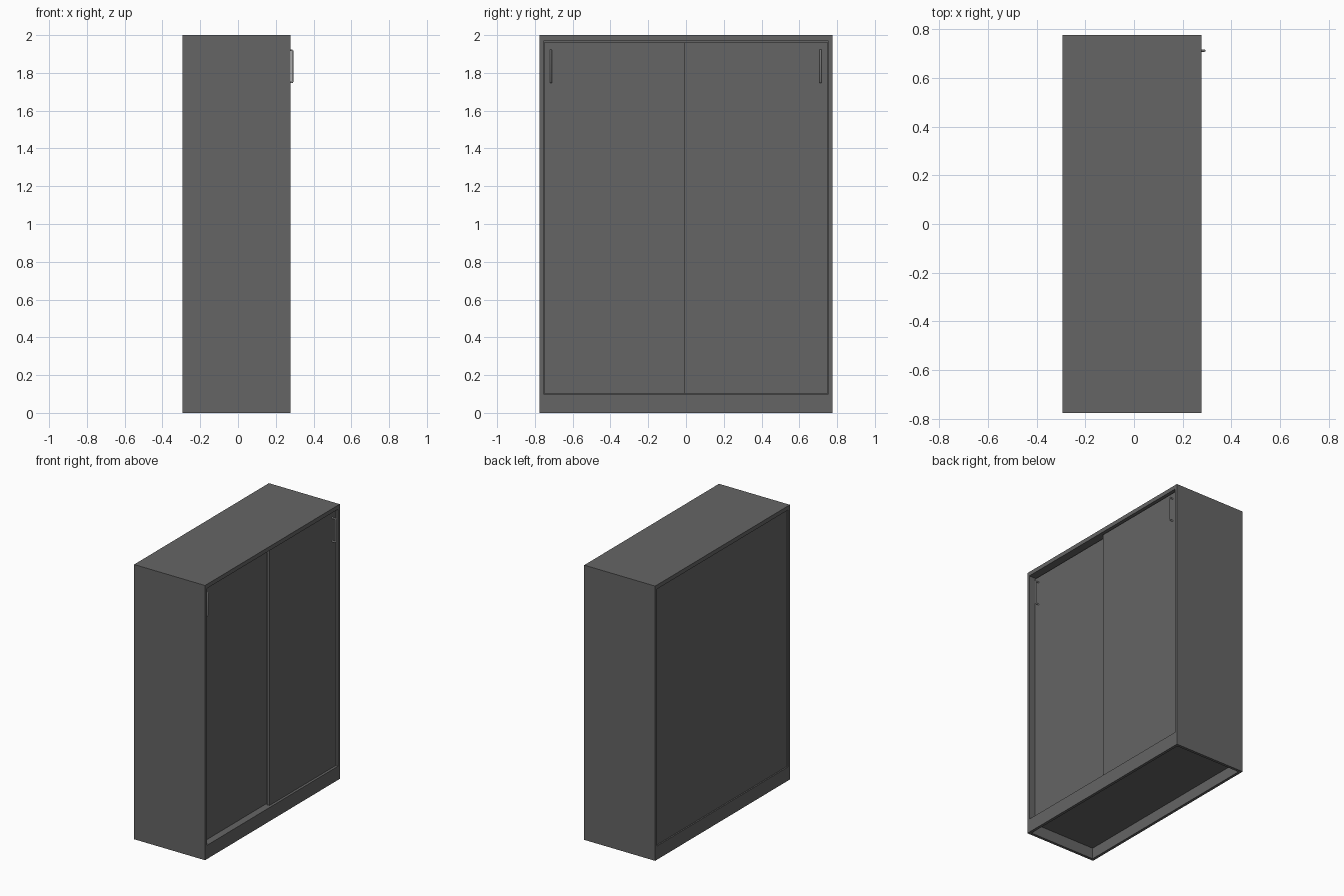
import bpy

if "Cube" in bpy.data.objects:
    bpy.data.objects.remove(bpy.data.objects["Cube"])

# overall dimensions
X0, X1 = -0.294, 0.277      # back and front of the carcass
W, H = 0.775, 2.0           # half width, height
T = 0.02                    # board thickness
PLINTH, TOP = 0.10, 0.03


def material(name, v):
    m = bpy.data.materials.new(name)
    m.diffuse_color = (v, v, v, 1)
    m.use_nodes = True
    m.node_tree.nodes["Principled BSDF"].inputs["Base Color"].default_value = m.diffuse_color
    return m


dark = material("dark_board", 0.13)
light = material("light_metal", 0.6)


def board(name, lo, hi):
    """Box between two opposite corners."""
    bpy.ops.mesh.primitive_cube_add(size=1)
    ob = bpy.context.object
    ob.name = name
    for v in ob.data.vertices:
        v.co = [lo[i] if v.co[i] < 0 else hi[i] for i in range(3)]
    ob.data.materials.append(dark)
    return ob


def handle(name, face, y, reach=0.028, z0=1.75, z1=1.92, r=0.005, c=0.005):
    """Bent bar handle standing off a door face."""
    x = face + reach
    pts = [(face - 0.005, z0), (x - c, z0), (x - c * 0.3, z0 + c * 0.3), (x, z0 + c),
           (x, z1 - c), (x - c * 0.3, z1 - c * 0.3), (x - c, z1), (face - 0.005, z1)]
    cu = bpy.data.curves.new(name, 'CURVE')
    cu.dimensions = '3D'
    cu.bevel_depth = r
    cu.bevel_resolution = 3
    cu.use_fill_caps = True
    sp = cu.splines.new('POLY')
    sp.points.add(len(pts) - 1)
    for p, (px, pz) in zip(sp.points, pts):
        p.co = (px, y, pz, 1)
    cu.materials.append(light)
    ob = bpy.data.objects.new(name, cu)
    bpy.context.collection.objects.link(ob)
    # turn the swept bar into a mesh
    bpy.ops.object.select_all(action='DESELECT')
    ob.select_set(True)
    bpy.context.view_layer.objects.active = ob
    bpy.ops.object.convert(target='MESH')
    bpy.ops.object.shade_smooth_by_angle()


# carcass: sides, top, bottom
inner = W - T
for name, s in (("left_side", -1), ("right_side", 1)):
    a, b = sorted((s * inner, s * W))
    board(name, (X0, a, 0), (X1, b, H))
board("top_panel", (X0, -inner, H - TOP), (X1, inner, H))
board("bottom_panel", (X0, -inner, PLINTH - T), (X1, inner, PLINTH))

# plinth boards closing the hollow base at front and back
board("front_plinth", (X1 - T, -inner, 0), (X1, inner, PLINTH - T))
board("back_plinth", (X0, -inner, 0), (X0 + T, inner, PLINTH - T))

# back panel, slightly inset
board("back_panel", (X0 + 0.01, -inner, PLINTH), (X0 + 0.02, inner, H - TOP))

# sliding doors on two tracks, overlapping at the middle
FRONT, REAR = 0.261, 0.228
board("front_door", (FRONT - T, -0.01, PLINTH + 0.002), (FRONT, inner - 0.002, H - TOP - 0.008))
board("rear_door", (REAR - T, -inner + 0.002, PLINTH + 0.002), (REAR, 0.03, H - TOP - 0.008))

# handles
handle("front_door_handle", FRONT, 0.712)
handle("rear_door_handle", REAR, -0.715)
